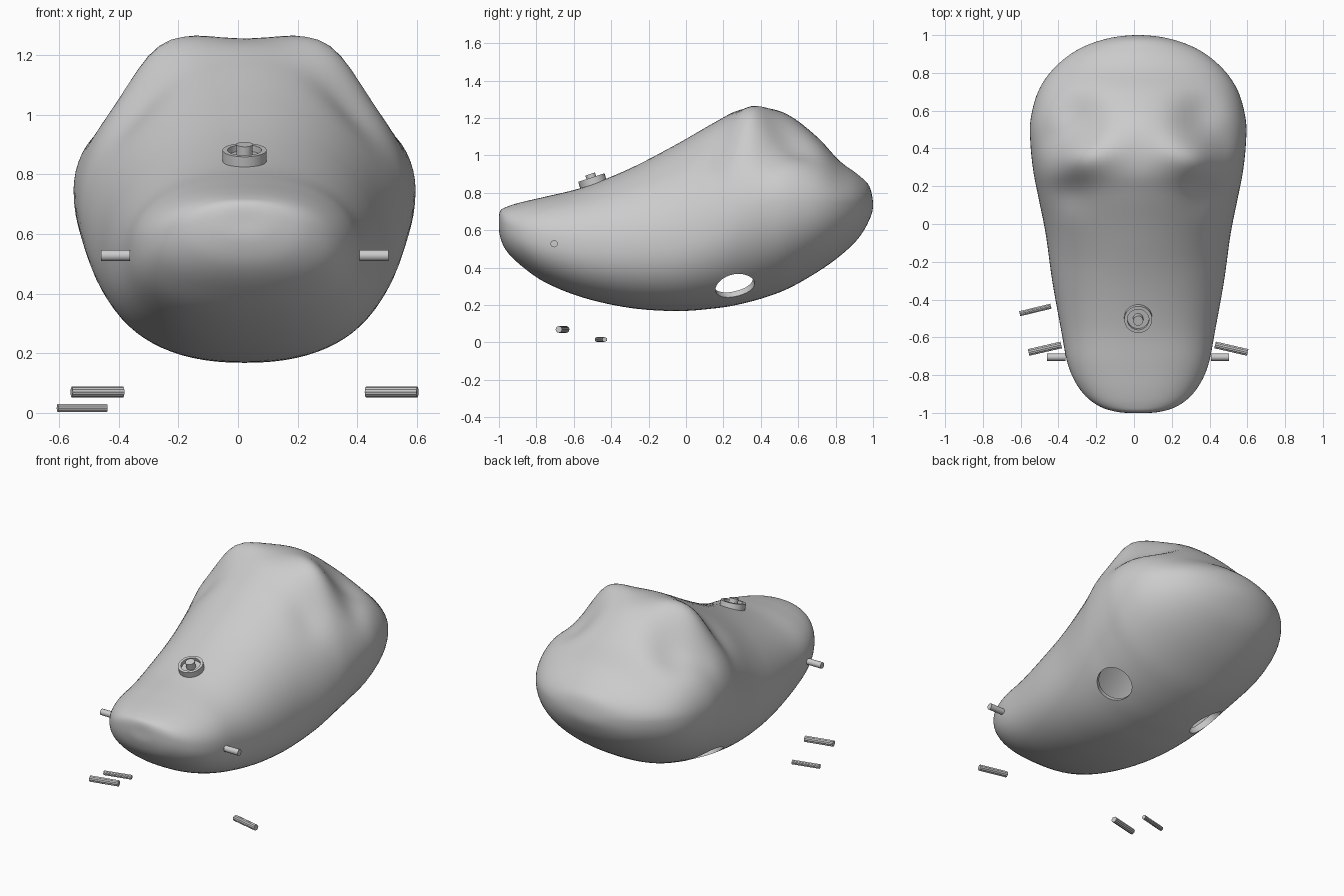
import bpy, bmesh, math
from mathutils import Vector

cube = bpy.data.objects.get("Cube")
if cube:
    bpy.data.objects.remove(cube, do_unlink=True)

CX = 0.022  # the body's centre line
grey = bpy.data.materials.new("grey")
grey.use_nodes = True
grey.diffuse_color = (0.6, 0.6, 0.6, 1)
grey.node_tree.nodes["Principled BSDF"].inputs["Base Color"].default_value = grey.diffuse_color


def finish(obj, angle=40):
    obj.data.materials.clear()
    obj.data.materials.append(grey)
    bpy.ops.object.select_all(action='DESELECT')
    obj.select_set(True)
    bpy.context.view_layer.objects.active = obj
    bpy.ops.object.shade_smooth_by_angle(angle=math.radians(angle))


def mesh_object(name, bm):
    bmesh.ops.remove_doubles(bm, verts=bm.verts, dist=1e-5)
    bmesh.ops.recalc_face_normals(bm, faces=bm.faces)
    mesh = bpy.data.meshes.new(name)
    bm.to_mesh(mesh)
    bm.free()
    obj = bpy.data.objects.new(name, mesh)
    bpy.context.collection.objects.link(obj)
    return obj


def grid_faces(bm, rings):
    for a, b in zip(rings, rings[1:]):
        for i in range(len(a)):
            j = (i + 1) % len(a)
            bm.faces.new((a[i], a[j], b[j], b[i]))


def rod(name, start, end, radius, sides):
    start, end = Vector(start), Vector(end)
    axis = end - start
    bpy.ops.mesh.primitive_cylinder_add(
        vertices=sides, radius=radius, depth=axis.length, location=(start + end) / 2,
        rotation=axis.to_track_quat('Z', 'Y').to_euler())
    obj = bpy.context.object
    obj.name = name
    return obj


def ribbed_pin(name, start, end, radius):
    obj = rod(name, start, end, radius, 24)
    for v in obj.data.vertices:
        if v.index // 2 % 2:  # every other edge becomes a groove
            v.co.x *= .92
            v.co.y *= .92
    finish(obj, 15)


# Body stations: y, half width, bottom, height of widest point, top
STATIONS = [
    (-1, 0, .64, .64, .64), (-.995, .11, .57, .64, .70), (-.96, .215, .49, .62, .725),
    (-.88, .305, .41, .58, .75), (-.75, .37, .32, .55, .78), (-.55, .41, .24, .52, .83),
    (-.3, .455, .185, .52, .93), (-.05, .49, .168, .55, 1.06), (.15, .53, .182, .62, 1.175),
    (.28, .555, .203, .69, 1.24), (.42, .57, .24, .74, 1.252), (.55, .57, .29, .75, 1.215),
    (.7, .53, .375, .75, 1.10), (.82, .45, .46, .75, .972), (.92, .325, .555, .75, .897),
    (.98, .17, .655, .745, .835), (1, 0, .735, .735, .735)]

# Swells and hollows on the head: x, y, height, spread
BUMPS = [(.2, .38, .04, .08), (.32, .335, .07, .075), (.34, .56, -.1, .095),
         (.37, .17, -.05, .075), (.48, .45, -.08, .085)]


def mirrored(s):
    y, w, low, mid, top = s
    return (y, -w, top, mid, low)


def smooth_stations(steps):
    pts = [mirrored(STATIONS[1])] + STATIONS + [mirrored(STATIONS[-2])]
    out = []
    for k in range(1, len(pts) - 2):
        p, q, r, s = pts[k - 1:k + 3]
        for n in range(steps):
            t = n / steps
            out.append([b + t / 2 * (c - a + t * (2*a - 5*b + 4*c - d + t * (3*b - a - 3*c + d)))
                        for a, b, c, d in zip(p, q, r, s)])
    return out + [STATIONS[-1]]


def power(v, n):
    return math.copysign(abs(v) ** (2 / n), v)


def ramp(y, start, end):
    return min(1, max(0, (y - start) / (end - start)))


def loft(name, around=80):
    bm = bmesh.new()
    rings = []
    for y, w, low, mid, top in smooth_stations(6):
        upper = 2 + .25 * ramp(y, -.2, -.7) - .1 * ramp(y, 0, .4)
        lower = 2.3 - .2 * ramp(y, -.1, .3)
        ring = []
        for i in range(around):
            a = math.tau * i / around
            c, s = math.cos(a), math.sin(a)
            n = upper if s > 0 else lower
            x = w * power(c, n)
            z = mid + (top - mid if s > 0 else mid - low) * power(s, n)
            for bx, by, h, r in BUMPS:
                d = (abs(x) - bx) ** 2 + (y - by) ** 2
                z += max(0, s) * h * math.exp(-d / (2 * r * r))
            ring.append(bm.verts.new((x + CX, y, z)))
        rings.append(ring)
    grid_faces(bm, rings)
    return mesh_object(name, bm)


def cut(obj, cutter):
    mod = obj.modifiers.new("cut", 'BOOLEAN')
    mod.operation = 'DIFFERENCE'
    mod.solver = 'EXACT'
    mod.object = cutter
    cutter.hide_render = True
    bpy.context.view_layer.objects.active = obj
    bpy.ops.object.modifier_apply(modifier=mod.name)
    bpy.data.objects.remove(cutter, do_unlink=True)


# Hollow body with a round hole on each side of the belly
body = loft("body")
cavity = loft("cavity_cutter")
centre = Vector((CX, .1, .65))
for v in cavity.data.vertices:
    v.co = centre + (v.co - centre) * .93
cut(body, cavity)
for side in (-1, 1):
    hole = Vector((CX + side * .35, .263, .297))
    axis = Vector((side * .65, .28, -.72)).normalized() * .15
    cut(body, rod("hole_cutter", hole - axis, hole + axis, .106, 48))
finish(body)

# Round socket with a centre pin, turned from a profile
PROFILE = [(0, -.03), (.074, -.03), (.074, .03), (.057, .03), (.057, .008),
           (.027, .008), (.027, .05), (0, .05)]
bm = bmesh.new()
rings = []
for r, z in PROFILE:
    angles = [math.tau * i / 32 for i in range(32)]
    rings.append([bm.verts.new((r * math.cos(a), r * math.sin(a), z)) for a in angles])
grid_faces(bm, rings)
socket = mesh_object("top_socket", bm)
socket.location = (CX, -.497, .853)
socket.rotation_euler = (math.radians(18), 0, 0)
finish(socket)

# Pegs in the sides of the snout, and loose ribbed pins below
for side, label in ((-1, "right"), (1, "left")):
    finish(rod(label + "_peg", (CX + side * .385, -.705, .528),
               (CX + side * .482, -.705, .528), .019, 20))
    ribbed_pin(label + "_pin", (CX + side * .407, -.64, .07), (CX + side * .58, -.68, .07), .018)
ribbed_pin("spare_pin", (-.44, -.435, .016), (-.605, -.475, .016), .0135)
